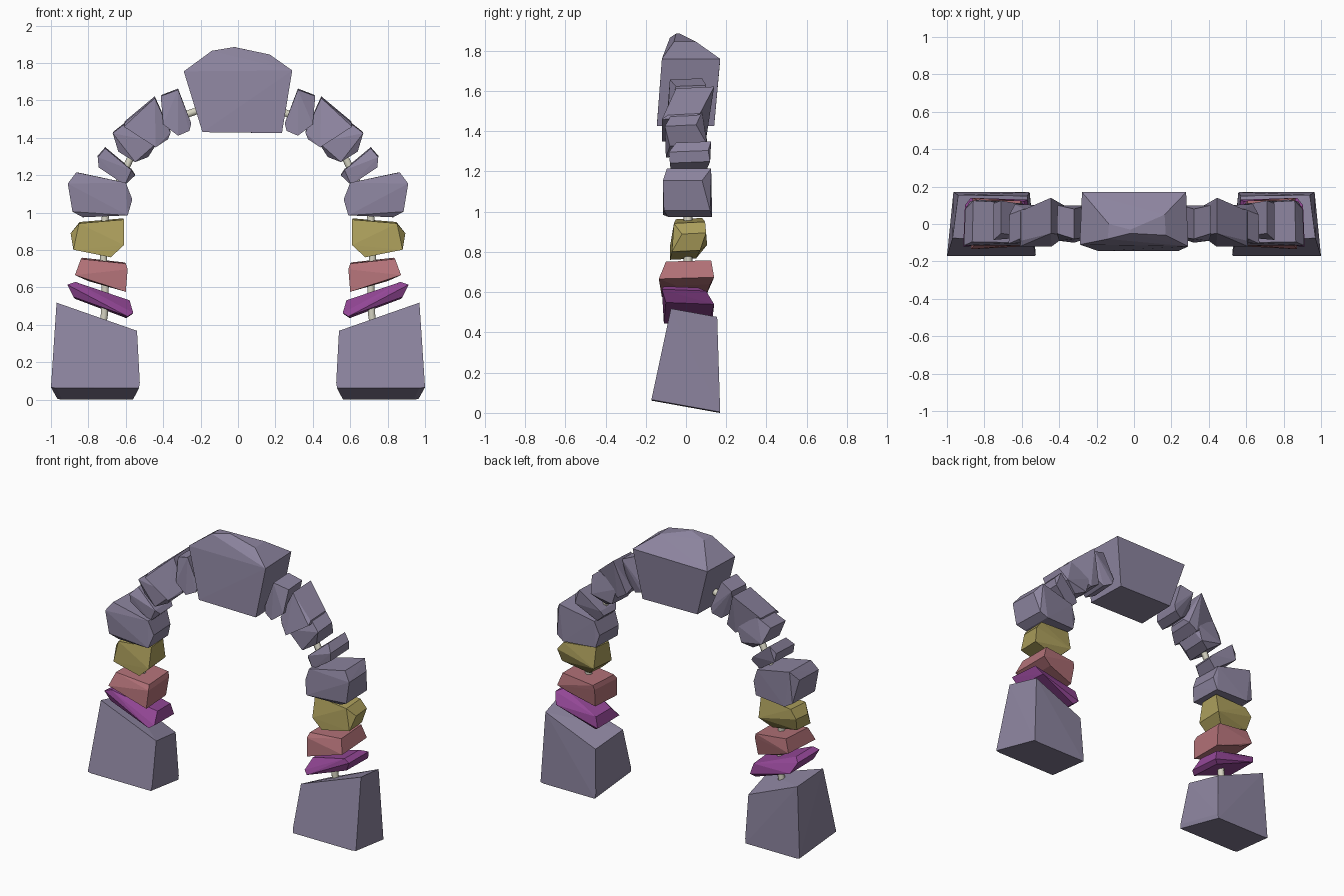
import bpy, bmesh


def material(name, rgb):
    m = bpy.data.materials.new(name)
    m.diffuse_color = (*[(c / 255) ** 2.2 for c in rgb], 1)
    return m


GREY = material("violet_grey_stone", (139, 131, 157))
PURPLE = material("purple_stone", (145, 72, 148))
PINK = material("dusty_pink_stone", (177, 113, 119))
YELLOW = material("ochre_stone", (170, 157, 92))
CREAM = material("cream_rod", (212, 210, 192))


def stone(name, mat, corners, tilt=0.0, taper=1.0, mirror=True):
    """Rough block: front profile corners (x, z, front y, back y), hulled.
    tilt slopes z along y, taper narrows the back face."""
    cx = sum(c[0] for c in corners) / len(corners)
    bm = bmesh.new()
    for x, z, yf, yb in corners:
        bm.verts.new((x, yf, z + tilt * yf))
        bm.verts.new((cx + (x - cx) * taper, yb, z + tilt * yb))
    hull = bmesh.ops.convex_hull(bm, input=bm.verts[:])
    junk = {g for g in hull["geom_interior"] + hull["geom_unused"]
            if isinstance(g, bmesh.types.BMVert)}
    bmesh.ops.delete(bm, geom=list(junk), context="VERTS")
    bmesh.ops.dissolve_limit(bm, angle_limit=0.03, verts=bm.verts[:], edges=bm.edges[:])
    bmesh.ops.recalc_face_normals(bm, faces=bm.faces[:])
    me = bpy.data.meshes.new(name)
    bm.to_mesh(me)
    bm.free()
    me.materials.append(mat)
    ob = bpy.data.objects.new(name, me)
    bpy.context.collection.objects.link(ob)
    if mirror:
        ob.modifiers.new("both_sides", "MIRROR")
    return ob


# Heavy foot blocks
stone("foot_block", GREY, [
    (.54, .35, -.10, .15), (.97, .505, -.075, .155), (1.0, .035, -.172, .17),
    (.97, .03, -.172, .17), (.53, .03, -.172, .17), (.525, .06, -.165, .165)],
    tilt=-.18, taper=.86)

# Coloured pillar stones
stone("purple_slab", PURPLE, [
    (.56, .46, -.09, .13), (.58, .53, -.03, .12), (.87, .625, -.11, .06),
    (.913, .61, -.12, .10), (.88, .545, -.10, .14), (.59, .44, -.11, .11)],
    tilt=-.04, taper=.95)
stone("pink_slab", PINK, [
    (.59, .70, -.11, .12), (.60, .73, -.09, .125), (.84, .755, -.10, .125),
    (.872, .67, -.135, .14), (.80, .635, -.05, .12), (.60, .58, -.12, .10)],
    tilt=.03, taper=.94)
stone("ochre_block", YELLOW, [
    (.61, .965, -.05, .08), (.85, .945, -.06, .095), (.895, .89, -.02, .10),
    (.88, .805, -.07, .07), (.68, .765, -.08, .05), (.61, .83, -.08, .105)],
    tilt=.05, taper=.97)
stone("shoulder_block", GREY, [
    (.565, 1.07, -.09, .10), (.60, 1.16, -.10, .11), (.865, 1.215, -.095, .125),
    (.91, 1.155, -.115, .08), (.885, 1.005, -.11, .12), (.83, .975, -.09, .13),
    (.59, .985, -.115, .11)], taper=.95)

# Small wedge stones of the curve
stone("lower_wedge", GREY, [
    (.55, 1.20, -.04, .09), (.57, 1.23, -.07, .10), (.71, 1.345, -.05, .125),
    (.75, 1.30, -.085, .11), (.745, 1.245, -.08, .12), (.605, 1.15, -.07, .08)],
    tilt=.04)
stone("middle_wedge", GREY, [
    (.43, 1.38, -.09, .06), (.445, 1.41, -.06, .10), (.59, 1.49, -.07, .08),
    (.67, 1.43, -.105, .05), (.64, 1.33, -.08, .105), (.55, 1.275, -.10, .07),
    (.48, 1.30, -.06, .10)], tilt=.05, taper=.97)
stone("tall_wedge", GREY, [
    (.36, 1.43, -.06, .06), (.445, 1.615, -.05, .14), (.605, 1.485, -.09, .07),
    (.61, 1.465, -.12, .03), (.44, 1.355, -.12, .10), (.375, 1.395, -.07, .10)],
    tilt=.05)
stone("upper_wedge", GREY, [
    (.25, 1.48, -.07, .10), (.32, 1.66, -.08, .08), (.413, 1.625, -.05, .10),
    (.40, 1.475, -.09, .06), (.32, 1.415, -.10, .08), (.26, 1.44, -.08, .10)],
    tilt=.04, taper=.95)

# Large keystone at the crown
stone("keystone", GREY, [
    (-.29, 1.755, -.11, .17), (-.14, 1.865, -.08, 0), (-.02, 1.885, -.05, -.03),
    (.17, 1.845, -.06, .05), (.29, 1.76, -.12, .17), (.235, 1.425, -.145, .14),
    (-.19, 1.43, -.145, .14)], taper=.96, mirror=False)

# Thin rod threaded through the stones
half = [(.74, .30), (.715, .45), (.71, .60), (.72, .76), (.71, .97), (.70, 1.07),
        (.63, 1.17), (.58, 1.28), (.48, 1.40), (.37, 1.48), (.26, 1.53), (.15, 1.57)]
path = half + [(-x, z) for x, z in reversed(half)]
cu = bpy.data.curves.new("threading_rod", "CURVE")
cu.dimensions = "3D"
cu.bevel_depth = .022
cu.bevel_resolution = 1
cu.use_fill_caps = True
sp = cu.splines.new("POLY")
sp.points.add(len(path) - 1)
for p, (x, z) in zip(sp.points, path):
    p.co = (x, .01, z, 1)
cu.materials.append(CREAM)
rod = bpy.data.objects.new("threading_rod", cu)
bpy.context.collection.objects.link(rod)
